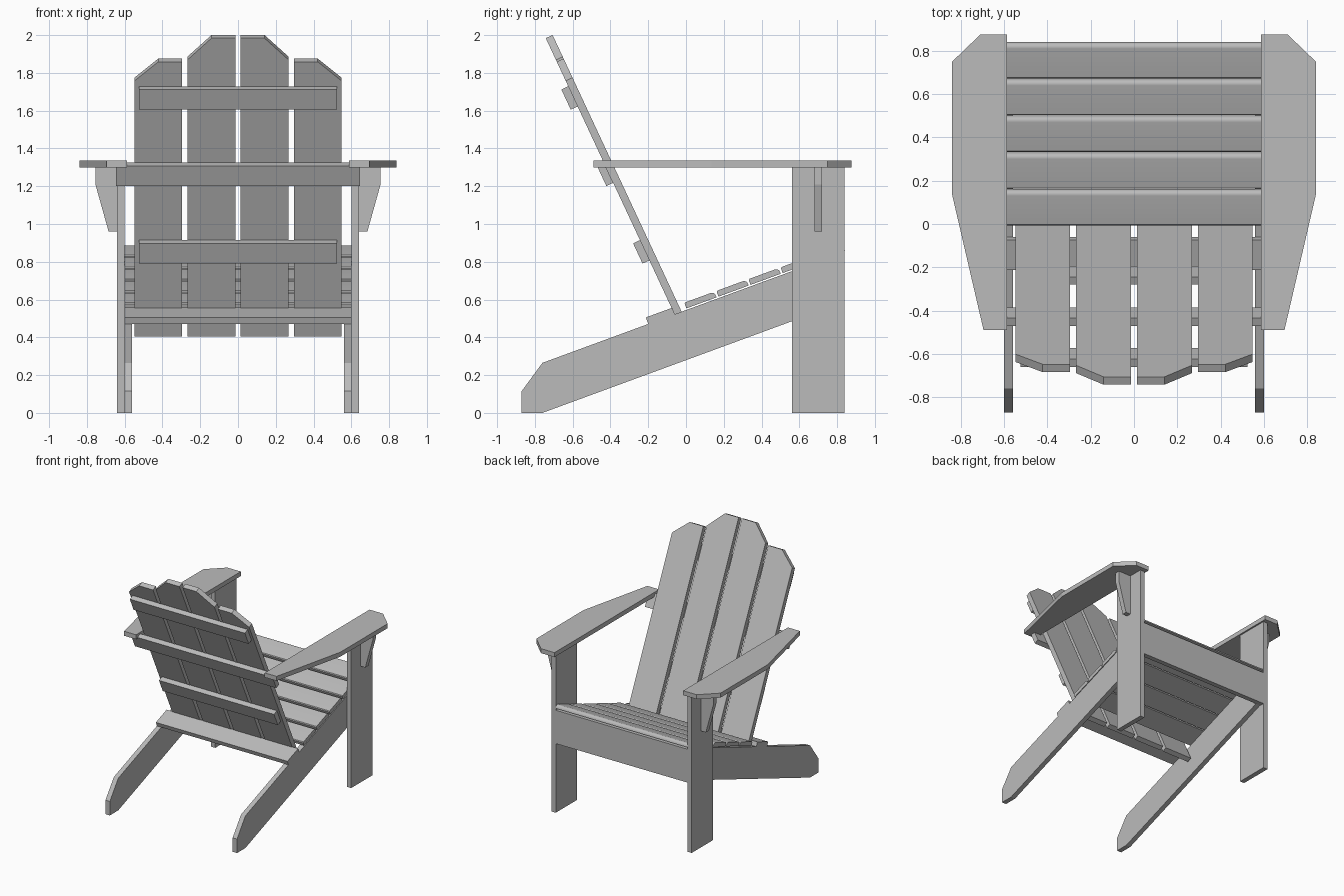
import bpy, bmesh, math
from mathutils import Vector

if "Cube" in bpy.data.objects:
    bpy.data.objects.remove(bpy.data.objects["Cube"], do_unlink=True)

GREY = (0.5, 0.5, 0.5, 1)
paint = bpy.data.materials.new("grey paint")
paint.use_nodes = True
paint.diffuse_color = GREY
paint.node_tree.nodes["Principled BSDF"].inputs["Base Color"].default_value = GREY

X, Y, Z = Vector((1, 0, 0)), Vector((0, 1, 0)), Vector((0, 0, 1))


def board(name, outline, depth, start, end, origin=(0, 0, 0), u=Y, v=Z):
    """Extrude an outline drawn in the u, v plane along depth from start to end."""
    bm = bmesh.new()
    base = Vector(origin)
    verts = [bm.verts.new(base + u * a + v * b + depth * start) for a, b in outline]
    face = bm.faces.new(verts)
    grown = bmesh.ops.extrude_face_region(bm, geom=[face])["geom"]
    bmesh.ops.translate(bm, vec=depth * (end - start),
                        verts=[g for g in grown if isinstance(g, bmesh.types.BMVert)])
    bmesh.ops.recalc_face_normals(bm, faces=bm.faces)
    mesh = bpy.data.meshes.new(name)
    bm.to_mesh(mesh)
    bm.free()
    mesh.materials.append(paint)
    obj = bpy.data.objects.new(name, mesh)
    bpy.context.collection.objects.link(obj)
    return obj


def rect(a0, b0, a1, b1):
    return [(a0, b0), (a1, b0), (a1, b1), (a0, b1)]


# Tilted directions of the seat and of the backrest
seat = math.radians(20.15)
seat_u = Vector((0, math.cos(seat), math.sin(seat)))
seat_n = Vector((0, -math.sin(seat), math.cos(seat)))
seat_origin = (0, 0, 0.544)
lean = math.radians(25)
back_u = Vector((0, -math.sin(lean), math.cos(lean)))
back_n = Vector((0, math.cos(lean), math.sin(lean)))
back_origin = (0, 0.03, 0.422)

stringer = [(-0.87, 0), (-0.76, 0), (0.8, 0.573), (0.8, 0.838), (-0.76, 0.265), (-0.87, 0.115)]
arm = [(0.587, -0.49), (0.695, -0.49), (0.84, 0.135), (0.84, 0.75), (0.71, 0.875), (0.587, 0.875)]
bracket = [(0.64, 1.3), (0.755, 1.3), (0.755, 1.21), (0.685, 0.96), (0.64, 0.96)]
inner_slat = [(0.014, 0), (0.268, 0), (0.268, 1.615), (0.14, 1.742), (0.014, 1.742)]
outer_slat = [(0.296, 0), (0.548, 0), (0.548, 1.493), (0.422, 1.604), (0.296, 1.604)]

# Paired side parts
for side, s in (("left", 1), ("right", -1)):
    flip = X * s
    board(side + "_front_leg", rect(0.56, 0, 0.84, 1.3), flip, 0.6, 0.64)
    board(side + "_stringer_leg", stringer, flip, 0.56, 0.6)
    board(side + "_armrest", arm, Z, 1.3, 1.337, u=flip, v=Y)
    board(side + "_arm_bracket", bracket, Y, 0.68, 0.72, u=flip)
    for label, outline in (("inner", inner_slat), ("outer", outer_slat)):
        board(f"{side}_{label}_back_slat", outline, back_n, -0.04, 0,
              back_origin, flip, back_u)

# Rails across the backrest
for label, low, half in (("lower", 0.444, 0.525), ("arm", 0.897, 0.645), ("upper", 1.343, 0.525)):
    board(label + "_back_rail", rect(low, -0.08, low + 0.118, -0.04), X, -half, half,
          back_origin, back_u, back_n)

# Seat slats with a rounded front edge
length, low, top, radius = 0.17, 0.008, 0.04, 0.022
for i in range(5):
    start = 0.005 + i * 0.181
    end = start + length
    arc = [(end - radius + radius * math.cos(t), top - radius + radius * math.sin(t))
           for t in (math.pi / 2 * k / 6 for k in range(7))]
    outline = [(start, low), (end, low)] + arc + [(start + 0.006, top), (start, top - 0.006)]
    slat = board(f"seat_slat_{i + 1}", outline, X, -0.6, 0.6, seat_origin, seat_u, seat_n)
    bpy.context.view_layer.objects.active = slat
    slat.select_set(True)
    bpy.ops.object.shade_smooth_by_angle(angle=math.radians(30))
    slat.select_set(False)

# Slat behind the backrest and apron under the front of the seat
board("rear_seat_slat", rect(-0.213, 0, -0.064, 0.037), X, -0.6, 0.6,
      seat_origin, seat_u, seat_n)
board("front_apron", rect(0.8, 0.57, 0.84, 0.845), X, -0.6, 0.6)
